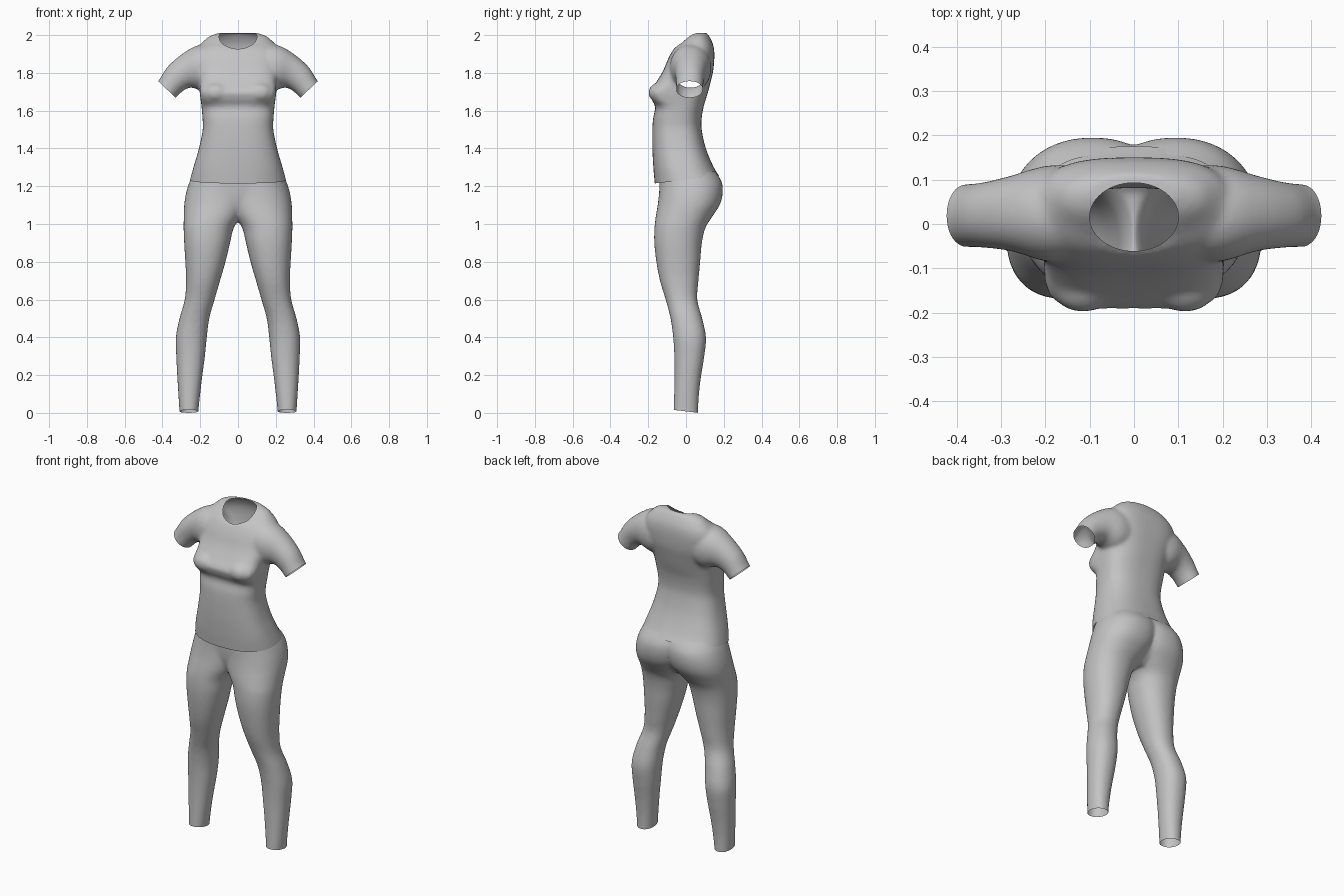
import bpy, bmesh, math
from mathutils import Vector, Matrix

if "Cube" in bpy.data.objects:
    bpy.data.objects.remove(bpy.data.objects["Cube"])

grey = bpy.data.materials.new("plain grey fabric")
grey.diffuse_color = (0.55, 0.55, 0.55, 1)
grey.use_nodes = True
grey.node_tree.nodes["Principled BSDF"].inputs["Base Color"].default_value = grey.diffuse_color


def refine(rows, k=5):
    """Catmull-Rom interpolation of section parameters."""
    out = []
    for i in range(len(rows) - 1):
        p0, p1 = rows[max(i - 1, 0)], rows[i]
        p2, p3 = rows[i + 1], rows[min(i + 2, len(rows) - 1)]
        for j in range(k):
            t = j / k
            out.append([0.5 * (2 * b + (c - a) * t + (2 * a - 5 * b + 4 * c - d) * t * t
                               + (3 * b - a - 3 * c + d) * t ** 3)
                        for a, b, c, d in zip(p0, p1, p2, p3)])
    out.append(list(rows[-1]))
    return out


def loft(bm, rows, side=1, n=56):
    """Closed loft; row = ax, az, bx, bz, y front, y back, front and back squareness."""
    rings = []
    for ax, az, bx, bz, yf, yb, nf, nb in refine(rows):
        ring = []
        for i in range(n):
            t = 2 * math.pi * i / n
            c, s = math.cos(t), math.sin(t)
            e = 2 / (nb if s > 0 else nf)
            u = math.copysign(abs(c) ** e, c)
            v = math.copysign(abs(s) ** e, s)
            x = (ax + bx) / 2 + (ax - bx) / 2 * u
            z = (az + bz) / 2 + (az - bz) / 2 * u
            y = (yf + yb) / 2 + (yb - yf) / 2 * v
            ring.append(bm.verts.new((side * x, y, z)))
        rings.append(ring)
    faces = [bm.faces.new((a[i], a[(i + 1) % n], b[(i + 1) % n], b[i]))
             for a, b in zip(rings, rings[1:]) for i in range(n)]
    faces += [bm.faces.new(rings[0]), bm.faces.new(rings[-1])]
    bmesh.ops.recalc_face_normals(bm, faces=faces)


def fuse(name, bm, smooth):
    """Merge overlapping volumes into one smooth skin; return object and bmesh."""
    me = bpy.data.meshes.new(name)
    bm.to_mesh(me)
    bm.free()
    ob = bpy.data.objects.new(name, me)
    bpy.context.collection.objects.link(ob)
    r = ob.modifiers.new("fuse", 'REMESH')
    r.mode = 'VOXEL'
    r.voxel_size = 0.01
    s = ob.modifiers.new("soften", 'SMOOTH')
    s.factor, s.iterations = 0.5, smooth
    dg = bpy.context.evaluated_depsgraph_get()
    skin = bpy.data.meshes.new_from_object(ob.evaluated_get(dg))
    ob.modifiers.clear()
    ob.data = skin
    out = bmesh.new()
    out.from_mesh(skin)
    return ob, out


def cut(bm, co, no, test=lambda c: True):
    """Slice off the side the normal points to, leaving an open edge."""
    faces = [f for f in bm.faces if test(f.calc_center_median())]
    geom = list({e for f in faces for e in list(f.verts) + list(f.edges)}) + faces
    bmesh.ops.bisect_plane(bm, geom=geom, dist=1e-5, plane_co=co, plane_no=no,
                           clear_outer=True)


def finish(ob, bm):
    for f in bm.faces:
        f.smooth = True
        f.material_index = 0
    bm.to_mesh(ob.data)
    bm.free()
    ob.data.materials.clear()
    ob.data.materials.append(grey)


# shirt torso: z, half width, front y, back y, squareness front / back
torso = [(1.12, .275, -.155, .23, 2.4, 2.4), (1.22, .257, -.166, .195, 2.4, 2.4),
         (1.30, .236, -.173, .147, 2.5, 2.5), (1.40, .207, -.178, .105, 2.6, 2.6),
         (1.50, .187, -.178, .083, 2.7, 2.6), (1.56, .188, -.174, .083, 2.8, 2.6),
         (1.62, .193, -.163, .093, 3.2, 2.6), (1.66, .198, -.182, .105, 5, 2.6),
         (1.70, .203, -.190, .117, 5.5, 2.6), (1.75, .205, -.158, .130, 4, 2.7),
         (1.81, .215, -.122, .144, 3.2, 2.8), (1.88, .225, -.092, .150, 2.8, 2.8),
         (1.93, .215, -.062, .148, 2.6, 2.6), (1.965, .185, -.025, .138, 2.4, 2.4),
         (1.995, .15, .005, .122, 2.2, 2.2), (2.012, .10, .03, .11, 2, 2)]
# sleeve: top x z, lower x z, front y, back y
sleeve = [(.12, 1.95, .08, 1.72, -.08, .13), (.215, 1.945, .17, 1.70, -.085, .132),
          (.30, 1.897, .245, 1.722, -.062, .110), (.375, 1.83, .29, 1.705, -.054, .095),
          (.422, 1.757, .33, 1.667, -.052, .090), (.475, 1.70, .385, 1.61, -.052, .090)]
bm = bmesh.new()
loft(bm, [(w, z, -w, z, f, b, nf, nb) for z, w, f, b, nf, nb in torso])
for s in (1, -1):
    loft(bm, [r + (2.1, 2.1) for r in sleeve], s)
    # bust fullness
    bmesh.ops.create_uvsphere(bm, u_segments=32, v_segments=20, radius=1,
                              matrix=Matrix.Translation((s * .115, -.135, 1.695))
                              @ Matrix.Diagonal((.075, .064, .055, 1)))
shirt, bm = fuse("shirt", bm, 7)
# tilted hem and slanted sleeve openings
cut(bm, (0, .01, 1.235), (0, .115, -1))
for s in (1, -1):
    cut(bm, (s * .376, 0, 1.712), (s * .69, 0, -.73),
        lambda c: c.x * s > .285 and c.z > 1.55)


# oval neck opening with its rim drawn onto the oval
def oval(v):
    return math.hypot(v.co.x / .1, (v.co.y - .016) / .077)


bmesh.ops.delete(bm, geom=[v for v in bm.verts if v.co.z > 1.85 and oval(v) < 1], context='VERTS')
rim = [v for v in bm.verts if v.is_boundary and v.co.z > 1.85 and oval(v) < 1.6]
for step in range(4):
    mean = {}
    for v in rim:
        near = [e.other_vert(v).co for e in v.link_edges if e.is_boundary]
        mean[v] = (v.co + sum(near, Vector((0, 0, 0))) / max(len(near), 1)) / 2
    for v in rim:
        v.co = mean[v]
        k = oval(v)
        v.co.x /= k
        v.co.y = .016 + (v.co.y - .016) / k
finish(shirt, bm)

# leggings: leg sections z, inner x, outer x, front y, back y
leg = [(-.08, .210, .310, -.066, .064), (0, .210, .310, -.066, .064),
       (.10, .200, .316, -.063, .069), (.20, .188, .322, -.061, .081),
       (.30, .175, .327, -.062, .097), (.40, .165, .329, -.068, .106),
       (.50, .152, .310, -.082, .086), (.60, .124, .282, -.108, .060),
       (.70, .095, .275, -.138, .066), (.80, .066, .279, -.157, .075),
       (.90, .042, .285, -.168, .084), (.98, .022, .288, -.167, .103),
       (1.04, -.02, .287, -.160, .140), (1.10, -.06, .285, -.150, .178),
       (1.16, -.08, .276, -.143, .194), (1.22, -.09, .258, -.140, .190),
       (1.28, -.10, .232, -.140, .155), (1.36, -.10, .200, -.140, .10)]
# pelvis filling: z, half width, front y, back y
pelvis = [(1.015, .06, -.06, .07), (1.06, .15, -.105, .12), (1.12, .22, -.132, .155),
          (1.20, .245, -.141, .172), (1.28, .22, -.141, .145), (1.36, .19, -.141, .10)]
bm = bmesh.new()
for s in (1, -1):
    loft(bm, [(o, z, i, z, f, b, 2.2, 2.2) for z, i, o, f, b in leg], s)
loft(bm, [(w, z, -w, z, f, b, 2.4, 2.4) for z, w, f, b in pelvis])
leggings, bm = fuse("leggings", bm, 8)
# ankle openings and waist opening
cut(bm, (0, 0, .008), (0, -.12, -1))
cut(bm, (0, .01, 1.262), (0, -.115, 1))
finish(leggings, bm)
